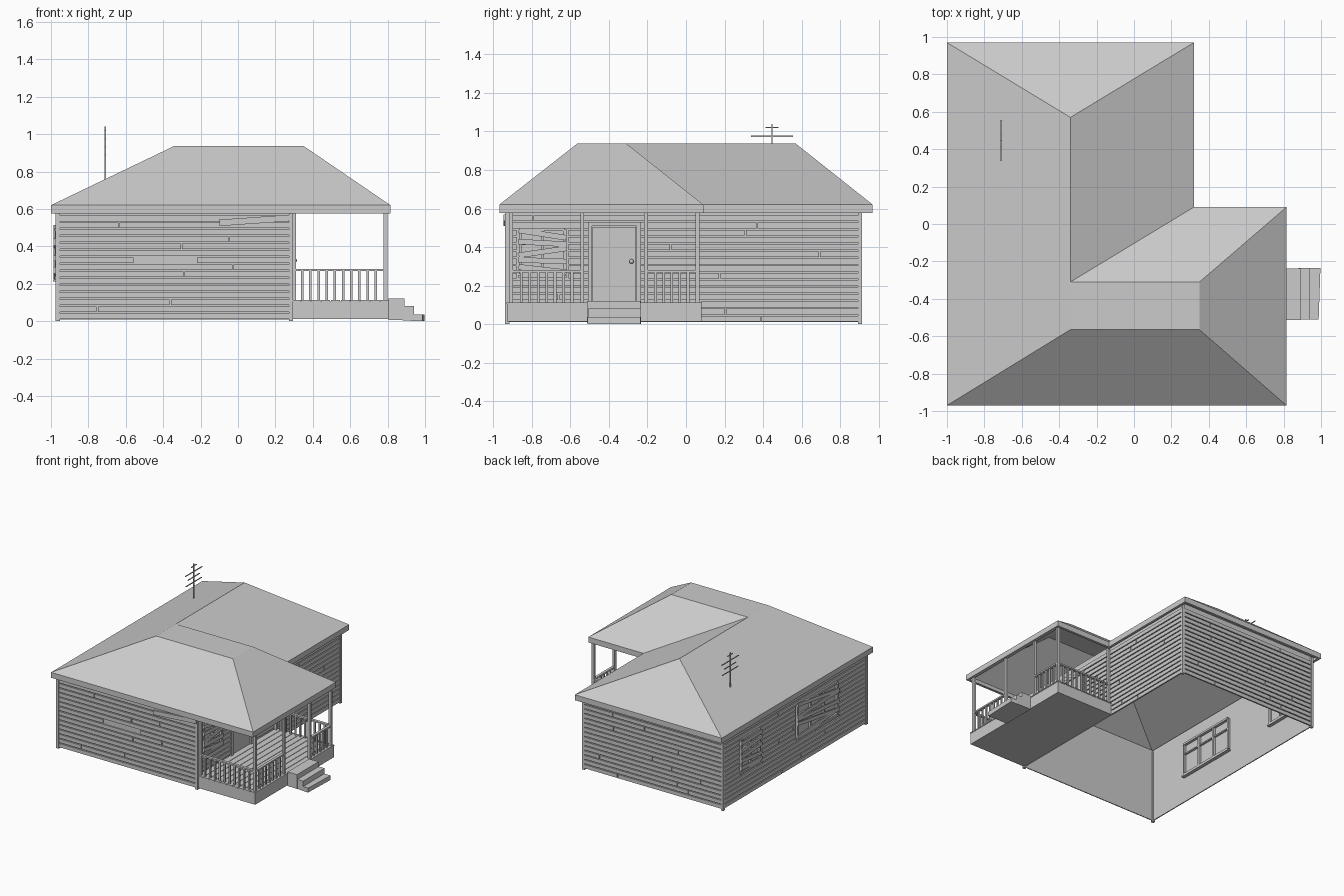
import bpy, bmesh, math, random
from mathutils import Matrix, Vector

if "Cube" in bpy.data.objects:
    bpy.data.objects.remove(bpy.data.objects["Cube"])

random.seed(4)


def finish(name, bm):
    bmesh.ops.recalc_face_normals(bm, faces=bm.faces)
    me = bpy.data.meshes.new(name)
    bm.to_mesh(me)
    bm.free()
    ob = bpy.data.objects.new(name, me)
    bpy.context.collection.objects.link(ob)
    return ob


def boxes(name, items):
    """Each item: x0, x1, y0, y1, z0, z1, and optional (axis, degrees) tilt."""
    bm = bmesh.new()
    for it in items:
        x0, x1, y0, y1, z0, z1 = it[:6]
        c = Vector(((x0 + x1) / 2, (y0 + y1) / 2, (z0 + z1) / 2))
        m = Matrix.Translation(c)
        if len(it) > 6:
            m = m @ Matrix.Rotation(math.radians(it[6][1]), 4, it[6][0])
        m = m @ Matrix.Diagonal((x1 - x0, y1 - y0, z1 - z0, 1))
        bmesh.ops.create_cube(bm, size=1, matrix=m)
    return finish(name, bm)


# hip roof over an L-shaped plan, with flat top, fascia and narrow lip
eave = [(-1, -.97), (.815, -.97), (.815, .09), (.32, .09), (.32, .97), (-1, .97)]
lip = [(1, 1), (-1, 1), (-1, -1), (-1, -1), (-1, -1), (1, -1)]
top = [(-.34, -.565), (.35, -.565), (.35, -.31), (-.34, -.31), (-.34, .57)]
bm = bmesh.new()
e = [bm.verts.new((x, y, .62)) for x, y in eave]
f = [bm.verts.new((x, y, .576)) for x, y in eave]
g = [bm.verts.new((x + .02 * a, y + .02 * b, .576)) for (x, y), (a, b) in zip(eave, lip)]
p, q, r, s, t = [bm.verts.new((x, y, .937)) for x, y in top]
for face in ((e[0], e[1], q, p), (e[1], e[2], r, q), (e[2], e[3], s, r),
             (e[3], e[4], t, s), (e[4], e[5], t), (e[5], e[0], p, s, t), (p, q, r, s)):
    bm.faces.new(face)
for i in range(6):
    j = (i + 1) % 6
    bm.faces.new((e[i], f[i], f[j], e[j]))
    bm.faces.new((f[i], g[i], g[j], f[j]))
finish("roof", bm)

# wall shell, open to floor and roof
X0, X1, Y0, Y1 = -.96, .28, -.925, .9
bm = bmesh.new()
ring = [(X0, Y0), (X1, Y0), (X1, Y1), (X0, Y1)]
lo = [bm.verts.new((x, y, .01)) for x, y in ring]
hi = [bm.verts.new((x, y, .61)) for x, y in ring]
for i in range(4):
    j = (i + 1) % 4
    bm.faces.new((lo[i], lo[j], hi[j], hi[i]))
finish("walls", bm)


def siding(name, axis, plane, out, u0, u1, holes=()):
    """Rows of random-length planks on a wall, left out where holes are."""
    items, row = [], .0373
    a, b = sorted((plane, plane + out * .01))
    for k in range(15):
        z0, z1 = .012 + k * row, .012 + k * row + .030
        cuts = sorted(random.uniform(u0 + .1, u1 - .1) for _ in range(random.choice((0, 1, 1))))
        ends = [u0] + cuts + [u1]
        spans = [(m + .003, n - .003) for m, n in zip(ends, ends[1:])]
        for h0, h1, hz0, hz1 in holes:
            if hz0 < (z0 + z1) / 2 < hz1:
                spans = [sp for m, n in spans for sp in ((m, min(n, h0)), (max(m, h1), n))
                         if sp[1] - sp[0] > .005]
        for m, n in spans:
            items.append((m, n, a, b, z0, z1) if axis == 'X' else (a, b, m, n, z0, z1))
    boxes(name, items)


siding("front_siding", 'X', Y0, -1, X0, X1, [(-.56, -.22, .29, .34)])
siding("back_siding", 'X', Y1, 1, X0, X1)
siding("left_siding", 'Y', X0, -1, Y0, Y1, [(-.55, -.02, .22, .50), (.43, .7, .22, .50)])
siding("right_siding", 'Y', X1, 1, Y0, Y1,
       [(-.51, -.24, .0, .53), (-.88, -.61, .25, .50), (-.93, .08, .0, .11)])
boxes("loose_board", [(-.10, .285, -.947, -.935, .522, .556, ('Y', -4))])

# corner trim
boxes("corner_posts", [(x - .011, x + .011, y - .011, y + .011, 0, .6)
                       for x in (X0 - .004, X1 + .004) for y in (Y0 - .004, Y1 + .004)])


def window(name, x, out, y0, y1, z0, z1, mullions, boards):
    """Framed window on an x wall, seen from both sides, boarded outside."""
    w, a, b = .016, x - .022, x + .022
    items = [(a, b, y0, y1, z0 - w / 2, z0 + w / 2), (a, b, y0, y1, z1 - w / 2, z1 + w / 2)]
    for k in range(mullions + 2):
        y = y0 + (y1 - y0) * k / (mullions + 1)
        items.append((a + .004, b - .004, y - w / 2, y + w / 2, z0, z1))
    zt = z0 + (z1 - z0) * .68
    items.append((a + .006, b - .006, y0, y1, zt - .005, zt + .005))
    items.append((a - .006, b + .006, y0 - .012, y1 + .012, z0 - .018, z0 - .008))
    boxes(name + "_frame", items)
    planks, xo = [], x + out * .022
    for k in range(boards):
        z = z0 + (k + .5) * (z1 - z0) / boards
        planks.append((xo - .005, xo + .005, y0 - .01, y1 + .01, z - .014, z + .014,
                       ('X', random.uniform(-9, 9))))
    boxes(name + "_boards", planks)


window("large_left_window", X0, -1, -.55, -.04, .23, .49, 2, 5)
window("small_left_window", X0, -1, .44, .68, .23, .49, 1, 5)
window("porch_window", X1, 1, -.86, -.63, .26, .49, 1, 5)

# front door with frame and knob
boxes("door", [(X1, X1 + .012, -.485, -.26, .115, .505)])
boxes("door_frame", [(X1, X1 + .02, -.51, -.488, .11, .53), (X1, X1 + .02, -.257, -.235, .11, .53),
                     (X1, X1 + .02, -.51, -.235, .508, .53)])
bm = bmesh.new()
bmesh.ops.create_uvsphere(bm, u_segments=10, v_segments=6, radius=.012,
                          matrix=Matrix.Translation((X1 + .024, -.283, .325)))
finish("door_knob", bm)

# porch base and floor boards running along y
boxes("porch_base", [(.285, .805, -.93, .08, .012, .104)])
n = 10
fw = .525 / n
boxes("porch_floor", [(.287 + k * fw, .287 + (k + 1) * fw - .004, -.933, .083, .104, .112)
                      for k in range(n)])

# three solid steps, slightly uneven
boxes("steps", [(.805, .89, -.513, -.237, .005, .12),
                (.88, .942, -.51, -.235, .003, .08),
                (.93, .992, -.51, -.235, 0, .036, ('Z', -2))])

# roof posts
post_y = (-.909, -.539, -.208, .06)
boxes("porch_posts", [(.779, .799, y - .01, y + .01, .11, .62) for y in post_y]
      + [(.29, .31, y - .01, y + .01, .11, .6) for y in (-.909, .06)])
boxes("porch_beam", [(.781, .797, -.917, .068, .58, .6)])


def railing(name, axis, plane, u0, u1):
    spans = [(u0, u1, plane - .011, plane + .011, .268, .28)]
    count = round((u1 - u0) / .043)
    for k in range(1, count):
        u = u0 + (u1 - u0) * k / count
        spans.append((u - .007, u + .007, plane - .006, plane + .006, .11, .27))
    if axis == 'Y':
        spans = [(c, d, a, b, z0, z1) for a, b, c, d, z0, z1 in spans]
    boxes(name, spans)


railing("front_railing", 'X', -.909, .30, .78)
railing("back_railing", 'X', .06, .30, .78)
railing("side_railing_a", 'Y', .789, -.9, -.548)
railing("side_railing_b", 'Y', .789, -.2, .052)

# roof antenna
ax, ay, w = -.71, .447, .003
boxes("antenna", [(ax - w, ax + w, ay - w, ay + w, .75, 1.04)]
      + [(ax - w, ax + w, ay - l, ay + l, z - w, z + w)
         for z, l in ((1.02, .034), (.975, .11), (.932, .075), (.89, .1))])
